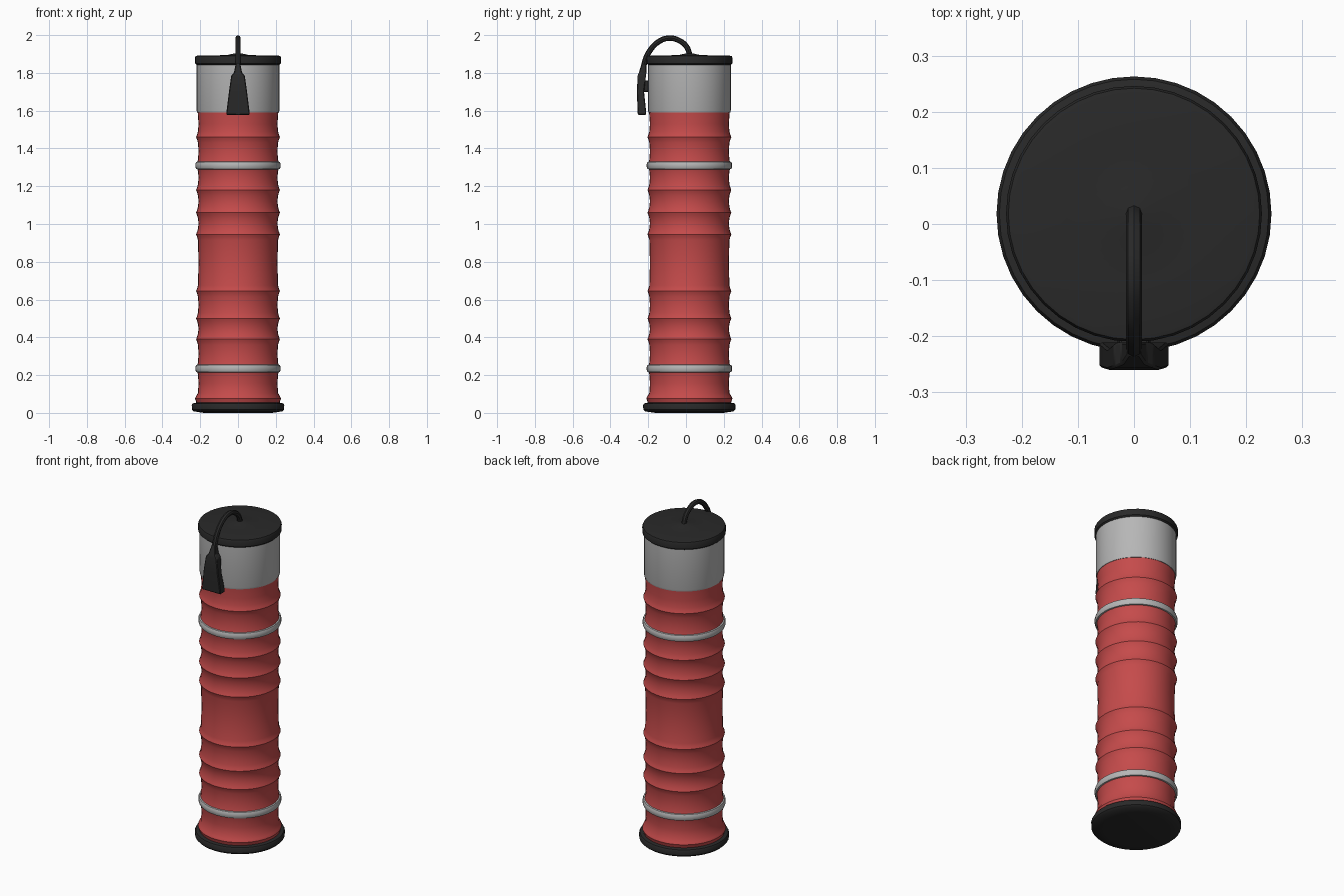
import bpy, bmesh, math
from mathutils import Vector

cube = bpy.data.objects.get("Cube")
if cube:
    bpy.data.objects.remove(cube, do_unlink=True)

AXIS_Y = 0.018


def material(name, rgb, rough=0.6):
    m = bpy.data.materials.new(name)
    m.use_nodes = True
    m.diffuse_color = (*rgb, 1)
    bsdf = m.node_tree.nodes["Principled BSDF"]
    bsdf.inputs["Base Color"].default_value = (*rgb, 1)
    bsdf.inputs["Roughness"].default_value = rough
    return m


RED = material("red rubber", (0.56, 0.07, 0.07))
GREY = material("light grey", (0.47, 0.47, 0.47))
BLACK = material("black rubber", (0.022, 0.022, 0.022))


def finish(obj, mat, angle=40):
    obj.data.materials.append(mat)
    bpy.ops.object.select_all(action="DESELECT")
    obj.select_set(True)
    bpy.context.view_layer.objects.active = obj
    bpy.ops.object.shade_smooth_by_angle(angle=math.radians(angle))
    return obj


def new_object(name, bm):
    bmesh.ops.recalc_face_normals(bm, faces=bm.faces)
    mesh = bpy.data.meshes.new(name)
    bm.to_mesh(mesh)
    bm.free()
    obj = bpy.data.objects.new(name, mesh)
    bpy.context.collection.objects.link(obj)
    return obj


def lathe(name, profile, mat, sides=40):
    """Revolve (radius, z) points about the upright axis, capping both ends."""
    bm = bmesh.new()
    rings = []
    for r, z in profile:
        rings.append([bm.verts.new((r * math.cos(a), r * math.sin(a) + AXIS_Y, z))
                      for a in (math.tau * i / sides for i in range(sides))])
    for low, high in zip(rings, rings[1:]):
        for i in range(sides):
            j = (i + 1) % sides
            bm.faces.new((low[i], low[j], high[j], high[i]))
    bm.faces.new(rings[0])
    bm.faces.new(rings[-1])
    return finish(new_object(name, bm), mat)


# Ribbed red sleeve: raised rings with slightly waisted spans between them
rib_heights = [0.075, 0.235, 0.39, 0.5, 0.645, 0.945, 1.06, 1.18, 1.31, 1.46]
profile = [(0.215, 0.03)]
for z, upper in zip(rib_heights, rib_heights[1:] + [1.6]):
    rib = 0.228 if z < 0.1 else 0.222
    profile += [(rib - 0.005, z - 0.012), (rib, z), (rib - 0.005, z + 0.012)]
    profile += [(0.212, z + 0.03), (0.209, (z + upper) / 2), (0.212, upper - 0.03)]
profile[-1] = (0.214, 1.6)
lathe("ribbed_sleeve", profile, RED)

# Grey straps around the sleeve
for name, z in (("lower_strap", 0.235), ("upper_strap", 1.31)):
    lathe(name, [(0.212, z - 0.021), (0.222, z - 0.018), (0.226, z - 0.008),
                 (0.226, z + 0.008), (0.222, z + 0.018), (0.212, z + 0.021)], GREY)

# Grey collar, black lid and foot
lathe("collar", [(0.216, 1.59), (0.219, 1.60), (0.219, 1.86)], GREY)
lathe("lid", [(0.219, 1.843), (0.227, 1.85), (0.228, 1.88), (0.224, 1.889),
              (0.215, 1.891), (0.12, 1.892), (0.05, 1.896), (0.02, 1.903)], BLACK)
lathe("foot", [(0.18, 0.0), (0.234, 0.008), (0.244, 0.018), (0.245, 0.042),
               (0.24, 0.05), (0.22, 0.054)], BLACK)

# Cord looping from the lid centre over the front edge
curve = bpy.data.curves.new("cord", "CURVE")
curve.dimensions = "3D"
curve.bevel_depth = 0.0145
curve.bevel_resolution = 2
curve.resolution_u = 6
curve.use_fill_caps = True
path = [(0.022, 1.89), (0.002, 1.94), (-0.04, 1.973), (-0.09, 1.984), (-0.145, 1.965),
        (-0.193, 1.915), (-0.218, 1.86), (-0.228, 1.80), (-0.235, 1.74)]
spline = curve.splines.new("BEZIER")
spline.bezier_points.add(len(path) - 1)
for p, (y, z) in zip(spline.bezier_points, path):
    p.co = (0, y, z)
    p.handle_left_type = p.handle_right_type = "AUTO"
cord = bpy.data.objects.new("cord", curve)
bpy.context.collection.objects.link(cord)
bpy.ops.object.select_all(action="DESELECT")
cord.select_set(True)
bpy.context.view_layer.objects.active = cord
bpy.ops.object.convert(target="MESH")
finish(bpy.context.object, BLACK)


def loft(name, sections, mat):
    """Join rectangles given as (z, half width, front y, back y)."""
    bm = bmesh.new()
    rings = [[bm.verts.new(c) for c in ((-w, f, z), (w, f, z), (w, b, z), (-w, b, z))]
             for z, w, f, b in sections]
    for low, high in zip(rings, rings[1:]):
        for i in range(4):
            j = (i + 1) % 4
            bm.faces.new((low[i], low[j], high[j], high[i]))
    bm.faces.new(rings[0])
    bm.faces.new(rings[-1])
    obj = new_object(name, bm)
    bevel = obj.modifiers.new("soft edges", "BEVEL")
    bevel.width = 0.004
    return finish(obj, mat, 30)


# Flared pull tab hanging in front of the collar, held by a short bracket
loft("pull_tab", [(1.578, 0.062, -0.255, -0.211), (1.595, 0.061, -0.256, -0.211),
                  (1.70, 0.048, -0.26, -0.222), (1.785, 0.036, -0.256, -0.212),
                  (1.80, 0.022, -0.25, -0.21), (1.85, 0.012, -0.235, -0.21)], BLACK)
loft("tab_bracket", [(1.70, 0.03, -0.235, -0.198), (1.76, 0.026, -0.235, -0.198)], BLACK)
